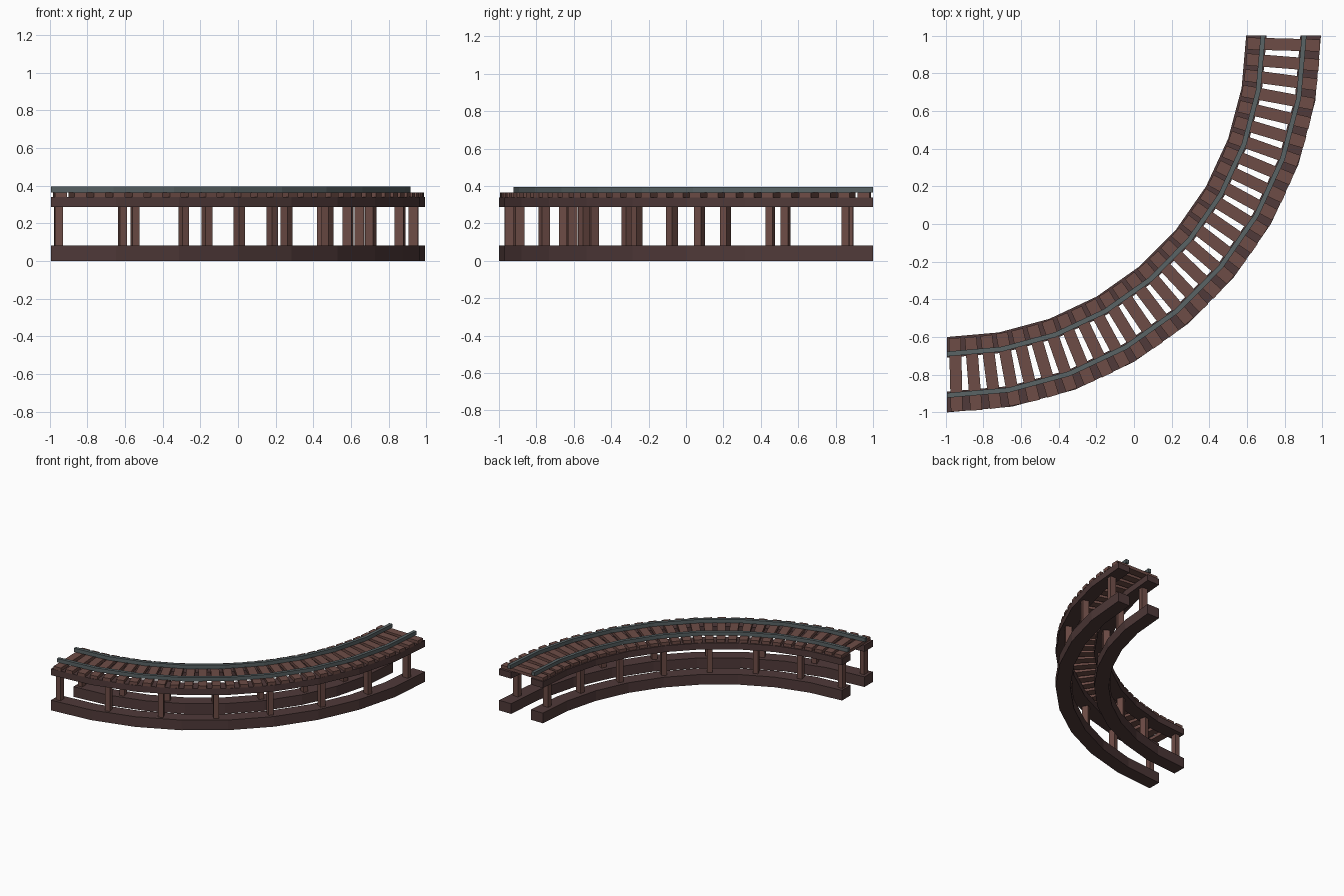
import bpy, bmesh
from math import sin, cos, radians

if "Cube" in bpy.data.objects:
    bpy.data.objects.remove(bpy.data.objects["Cube"])

SX = 0.9925          # the bend is very slightly narrower in x than in y
CX, CY = -SX, 1.0    # centre of the quarter-circle bend


def material(name, rgb):
    m = bpy.data.materials.new(name)
    m.diffuse_color = (*rgb, 1)
    m.use_nodes = True
    m.node_tree.nodes["Principled BSDF"].inputs["Base Color"].default_value = m.diffuse_color
    return m


DARK = material("dark_wood", (0.08, 0.042, 0.041))
WOOD = material("wood", (0.155, 0.073, 0.061))
STEEL = material("steel", (0.10, 0.125, 0.13))


def polar(r, deg, z):
    a = radians(deg)
    return (CX + SX * r * sin(a), CY - r * cos(a), z)


def finish(bm, name, mat):
    bmesh.ops.recalc_face_normals(bm, faces=bm.faces)
    me = bpy.data.meshes.new(name)
    bm.to_mesh(me)
    bm.free()
    me.materials.append(mat)
    bpy.context.collection.objects.link(bpy.data.objects.new(name, me))


def sweep(name, r0, r1, z0, z1, mat, segments=9):
    """Rectangular section carried round the bend in flat segments."""
    bm = bmesh.new()
    rings = []
    for i in range(segments + 1):
        d = 90 * i / segments
        rings.append([bm.verts.new(polar(r, d, z))
                      for r, z in ((r0, z0), (r1, z0), (r1, z1), (r0, z1))])
    for a, b in zip(rings, rings[1:]):
        for k in range(4):
            n = (k + 1) % 4
            bm.faces.new((a[k], a[n], b[n], b[k]))
    bm.faces.new(rings[0])
    bm.faces.new(rings[-1])
    finish(bm, name, mat)


def blocks(name, radius, length, width, z0, z1, angles, mat):
    """Straight boxes pointing at the bend centre, one per angle."""
    bm = bmesh.new()
    for d in angles:
        a = radians(d)
        verts = []
        for z in (z0, z1):
            for u, v in ((-1, -1), (1, -1), (1, 1), (-1, 1)):
                r, t = radius + u * length / 2, v * width / 2
                verts.append(bm.verts.new((CX + SX * (r * sin(a) + t * cos(a)),
                                           CY - r * cos(a) + t * sin(a), z)))
        for f in ((0, 1, 2, 3), (4, 5, 6, 7), (0, 1, 5, 4),
                  (1, 2, 6, 5), (2, 3, 7, 6), (3, 0, 4, 7)):
            bm.faces.new([verts[i] for i in f])
    finish(bm, name, mat)


post_angles = [1.3 + 12.05 * i for i in range(8)]
for side, r0, r1, rail in (("inner", 1.6, 1.71, 1.69), ("outer", 1.89, 2.0, 1.91)):
    # ground beam, upper beam, posts between them, and the rail on top
    sweep(side + "_ground_beam", r0, r1, 0, 0.083, DARK)
    sweep(side + "_upper_beam", r0, r1, 0.288, 0.34, DARK)
    blocks(side + "_posts", (r0 + r1) / 2, 0.05, 0.04, 0.083, 0.288, post_angles, WOOD)
    sweep(side + "_rail", rail - 0.013, rail + 0.013, 0.365, 0.395, STEEL)

# cross sleepers
blocks("sleepers", 1.8, 0.39, 0.064, 0.34, 0.365, [1.5 + 3 * i for i in range(30)], WOOD)
